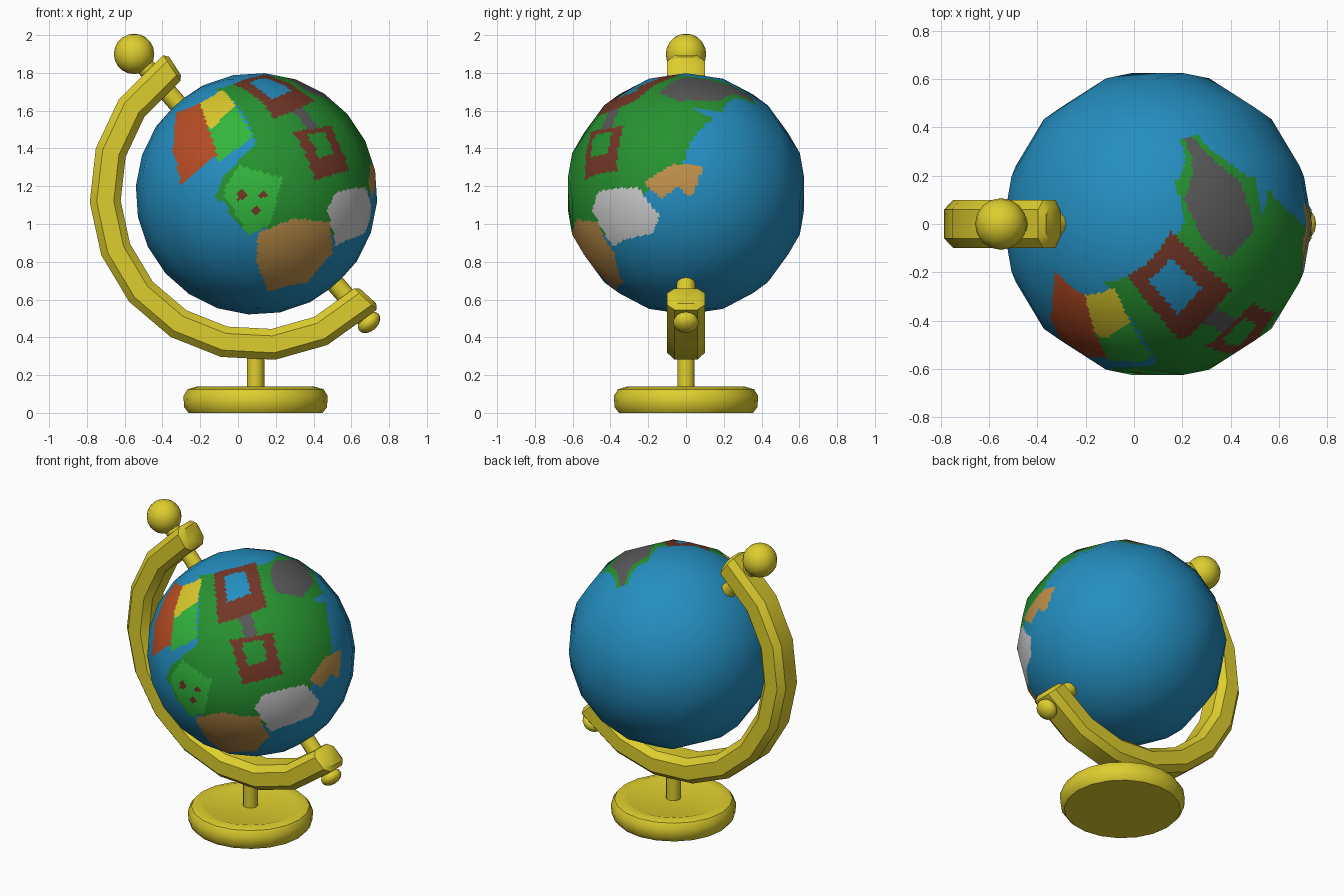
import bpy, bmesh, math
from mathutils import Vector, Matrix

if "Cube" in bpy.data.objects:
    bpy.data.objects.remove(bpy.data.objects["Cube"])

C = Vector((0.098, 0, 1.16))          # globe centre
R = 0.64                              # globe radius
TILT = math.radians(41.2)             # lean of the axis towards -x
AXIS = Vector((-math.sin(TILT), 0, math.cos(TILT)))


def material(name, code):
    rgb = bytes.fromhex(code)
    m = bpy.data.materials.new(name)
    m.diffuse_color = (*[((c / 255 + 0.055) / 1.055) ** 2.4 for c in rgb], 1)
    m.use_nodes = True
    m.node_tree.nodes["Principled BSDF"].inputs["Base Color"].default_value = m.diffuse_color
    return m


gold = material("stand_yellow", "DECE2E")
paint = [material(*c) for c in (
    ("sea_blue", "248EC0"), ("land_green", "269230"), ("bright_green", "32B63C"),
    ("brown", "723626"), ("orange", "B84D24"), ("patch_yellow", "DAC82C"),
    ("grey", "585858"), ("pale_grey", "CDCDCD"), ("tan", "C0904A"))]
BLUE, GREEN, BRIGHT, BROWN, ORANGE, YELLOW, GREY, PALE, TAN = range(9)


def finish(bm, name, mats, angle=40):
    bmesh.ops.remove_doubles(bm, verts=bm.verts, dist=1e-5)
    bmesh.ops.recalc_face_normals(bm, faces=bm.faces)
    me = bpy.data.meshes.new(name)
    bm.to_mesh(me)
    bm.free()
    for m in mats:
        me.materials.append(m)
    ob = bpy.data.objects.new(name, me)
    bpy.context.collection.objects.link(ob)
    bpy.ops.object.select_all(action='DESELECT')
    ob.select_set(True)
    bpy.context.view_layer.objects.active = ob
    bpy.ops.object.shade_smooth_by_angle(angle=math.radians(angle))
    return ob


def skin(bm, rings, closed):
    """Join rings of points with quads."""
    rows = [[bm.verts.new(p) for p in ring] for ring in rings]
    n = len(rows[0])
    for a, b in zip(rows, rows[1:]):
        for i in range(n):
            j = (i + 1) % n
            bm.faces.new((a[i], a[j], b[j], b[i]))
    if closed:
        bm.faces.new(rows[0])
        bm.faces.new(rows[-1])


def lathe(profile, segs, origin, tilt=0.0):
    """Turn an (r, z) profile round z, then lean it and move it."""
    bm = bmesh.new()
    mat = Matrix.Translation(origin) @ Matrix.Rotation(-tilt, 4, 'Y')
    angs = [2 * math.pi * i / segs for i in range(segs)]
    skin(bm, [[mat @ Vector((r * math.cos(a), r * math.sin(a), z)) for a in angs]
              for r, z in profile], False)
    bmesh.ops.remove_doubles(bm, verts=bm.verts, dist=1e-5)
    bmesh.ops.dissolve_degenerate(bm, edges=bm.edges, dist=1e-6)
    return bm


def ball(r, rings, squash=1.0):
    return [(r * math.sin(math.pi * i / rings), r * squash * math.cos(math.pi * i / rings))
            for i in range(rings + 1)]


def rod(r, z0, z1):
    return [(0, z0), (r, z0), (r, z1), (0, z1)]


# Round foot with a softened rim and slightly sunk top
foot = Vector((C.x - 0.005, 0, 0))
finish(lathe([(0, 0), (0.355, 0), (0.378, 0.03), (0.382, 0.09), (0.36, 0.125),
              (0.31, 0.14), (0.28, 0.13), (0, 0.13)], 20, foot), "base", [gold])
# Post, axle ends and knobs
finish(lathe(rod(0.046, 0.12, 0.36), 12, foot), "post", [gold])
finish(lathe(rod(0.05, 0.58, 0.93), 12, C, TILT), "upper_axle", [gold])
finish(lathe(rod(0.05, -0.90, -0.58), 12, C, TILT), "lower_axle", [gold])
finish(lathe(ball(0.107, 10), 16, C + AXIS * 0.984), "top_knob", [gold], 60)
finish(lathe(ball(0.068, 8, 0.68), 14, C - AXIS * 0.905, TILT), "bottom_knob", [gold], 60)

# Curved arm: chamfered section swept round the globe
half = [(-0.082, -0.06), (-0.045, -0.1), (0.045, -0.1), (0.082, -0.06)]
section = half + [(p, -q) for p, q in reversed(half)]
stops = [(122.5, 0.7), (124, 1)] + [(145.5 + 18.7 * k, 1) for k in range(9)] + \
        [(316, 1), (317.5, 0.7)]
rings = []
for deg, s in stops:
    a = math.radians(deg)
    d = Vector((math.cos(a), 0, math.sin(a)))
    rings.append([C + d * (0.802 + s * p) + Vector((0, s * q, 0)) for p, q in section])
bm = bmesh.new()
skin(bm, rings, True)
finish(bm, "arm", [gold], 35)


# Globe map: simple outlines drawn in three flat views (centre, scale, right, up, towards viewer)
def view(cx, cy, scale, az, el):
    a, e = math.radians(az), math.radians(el)
    right = Vector((math.cos(a), math.sin(a), 0))
    out = Vector((math.sin(a) * math.cos(e), -math.cos(a) * math.cos(e), math.sin(e)))
    return cx, cy, scale * R, right, out.cross(right), out


FRONT = view(257, 195, 189, 0, 0)
SIDE = view(686, 195, 189, 90, 0)
SLANT = view(251, 653, 164, 35, 25)


def dot(x, y, r):
    return [(x + r * math.cos(k * math.pi / 4), y + r * math.sin(k * math.pi / 4))
            for k in range(8)]


def centre(poly):
    return [sum(p[i] for p in poly) / len(poly) for i in (0, 1)]


def band(a, b, w):
    """Strip of half width w joining two outlines' centres."""
    (x1, y1), (x2, y2) = centre(a), centre(b)
    return [(x1 - w, y1), (x1 + w, y1), (x2 + w, y2), (x2 - w, y2)]


def hole(poly):
    """Half-size copy of an outline, set a little up and left."""
    cx, cy = centre(poly)
    return [((x + cx) / 2 - 2, (y + cy) / 2 - 6) for x, y in poly]


mainland = [(199, 576), (268, 563), (277, 555), (306, 560), (325, 592), (313, 600),
            (328, 602), (333, 655), (311, 690), (285, 730), (205, 719), (180, 709),
            (165, 680), (170, 665), (196, 646)]
frame_a = [(213, 573), (256, 562), (267, 607), (218, 625)]
frame_b = [(230, 641), (273, 633), (283, 676), (242, 686)]

patches = [
    (SLANT, GREEN, mainland),
    # linked frames
    (SLANT, GREY, band(frame_a, frame_b, 7)),
    (SLANT, BROWN, frame_a),
    (SLANT, BLUE, hole(frame_a)),
    (SLANT, BROWN, frame_b),
    (SLANT, GREEN, hole(frame_b)),
    # three colour fields on the left
    (FRONT, BRIGHT, [(207, 128), (235, 105), (254, 137), (218, 162)]),
    (FRONT, YELLOW, [(200, 104), (223, 90), (236, 105), (212, 129), (196, 122)]),
    (FRONT, ORANGE, [(176, 113), (200, 104), (217, 155), (180, 186), (172, 150)]),
    # spotted field
    (FRONT, BRIGHT, [(223, 192), (239, 166), (284, 179), (271, 226), (248, 237)]),
    *[(FRONT, BROWN, dot(*d)) for d in ((242, 196, 6), (264, 196, 3.5), (256, 212, 4.5))],
    # desert, snow, islands and rock
    (FRONT, TAN, [(258, 235), (296, 220), (332, 224), (334, 255), (308, 285), (268, 293),
                  (257, 265)]),
    (SLANT, PALE, [(254, 710), (264, 696), (306, 686), (320, 703), (312, 718), (271, 734)]),
    (SIDE, TAN, [(643, 183), (672, 165), (704, 166), (692, 199), (678, 188), (660, 200)]),
    (SLANT, GREY, [(270, 572), (276, 559), (304, 560), (315, 582), (303, 597), (276, 591)]),
]


def inside(x, y, poly):
    hit = False
    for (x1, y1), (x2, y2) in zip(poly, poly[1:] + poly[:1]):
        if (y1 > y) != (y2 > y) and x < x1 + (y - y1) * (x2 - x1) / (y2 - y1):
            hit = not hit
    return hit


def colour_at(d):
    index = BLUE
    for (cx, cy, s, right, up, out), col, poly in patches:
        if d.dot(out) > 0.02 and inside(cx + s * d.dot(right), cy - s * d.dot(up), poly):
            index = col
    return index


# Globe: 14-sided ball, finely cut so the map can be coloured by face
bm = lathe(ball(R, 12), 14, C, TILT)
bmesh.ops.subdivide_edges(bm, edges=bm.edges[:], cuts=13, use_grid_fill=True)
for f in bm.faces:
    f.material_index = colour_at((f.calc_center_median() - C).normalized())
globe = finish(bm, "globe", paint, 180)
globe.data.normals_split_custom_set_from_vertices(
    [(v.co - C).normalized() for v in globe.data.vertices])
